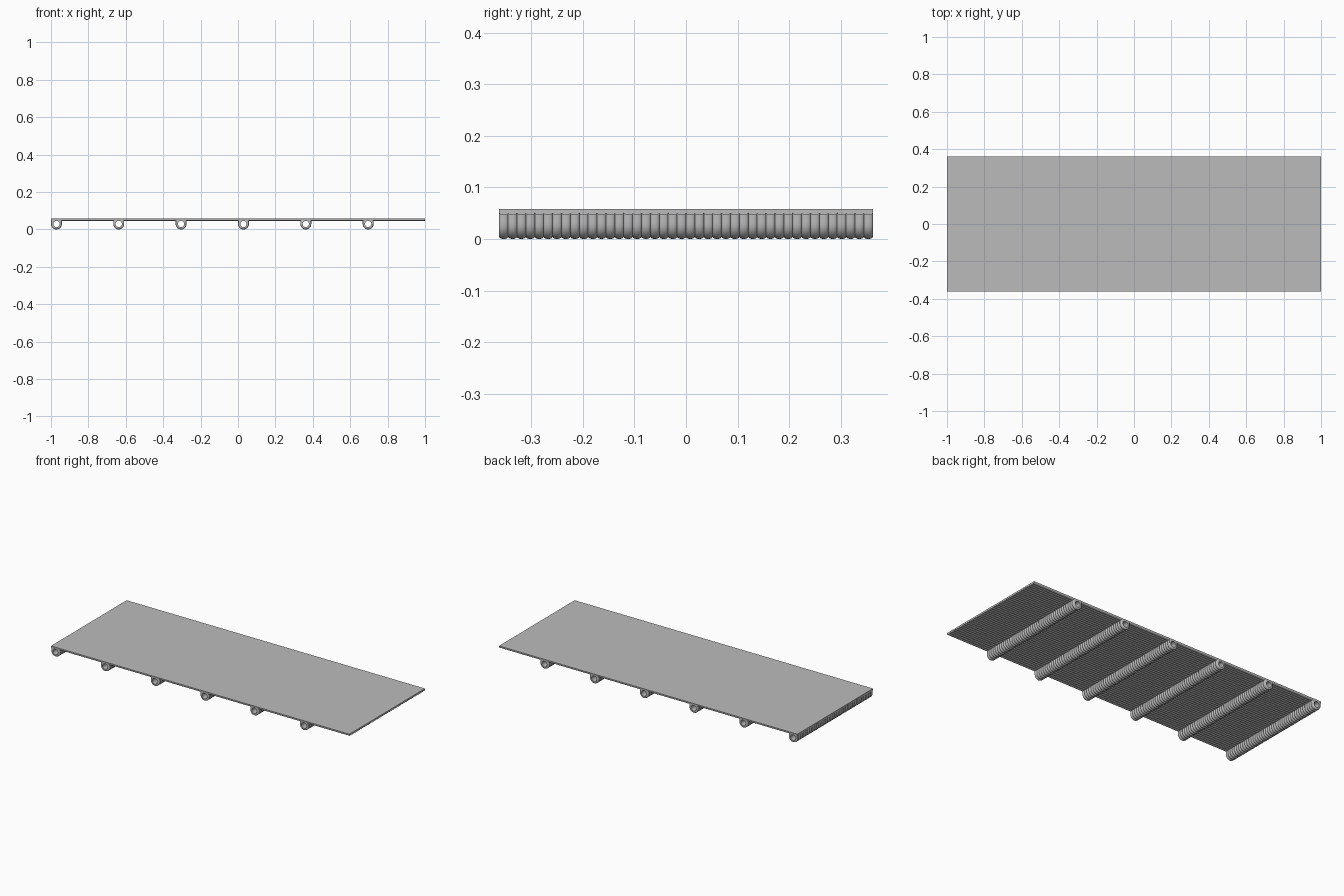
import bpy
import bmesh
from math import cos, sin, pi, sqrt

if "Cube" in bpy.data.objects:
    bpy.data.objects.remove(bpy.data.objects["Cube"], do_unlink=True)

HALF_WIDTH = 0.362
TOP, UNDER = 0.058, 0.046       # sheet top and underside
RIBS, STEPS, DEPTH = 42, 6, 0.004
OUTER, INNER = 0.0292, 0.0168   # loop radii
SEGMENTS = 28

grey = bpy.data.materials.new("grey")
grey.use_nodes = True
colour = (0.5, 0.5, 0.5, 1)
grey.diffuse_color = colour
grey.node_tree.nodes["Principled BSDF"].inputs["Base Color"].default_value = colour


def rib_rows():
    """Positions across the width, with the groove depth of the round ribs."""
    pitch = 2 * HALF_WIDTH / RIBS
    for i in range(RIBS * STEPS + 1):
        t = -cos(pi * (i % STEPS) / STEPS)
        rib = i // STEPS
        y = -HALF_WIDTH + pitch * (rib + (t + 1) / 2)
        yield y, DEPTH * (1 - sqrt(max(0, 1 - t * t)))


def sweep(name, section):
    """Sweep a section of one or two closed outlines across the width."""
    bm = bmesh.new()
    rows = [[[bm.verts.new((x, y, z)) for x, z in outline]
             for outline in section(groove)] for y, groove in rib_rows()]
    for a, b in zip(rows, rows[1:]):
        for ring_a, ring_b in zip(a, b):
            for k in range(len(ring_a)):
                bm.faces.new((ring_a[k - 1], ring_a[k], ring_b[k], ring_b[k - 1]))
    for end in (rows[0], rows[-1]):
        if len(end) == 1:
            bm.faces.new(end[0])
        else:
            outer, inner = end
            for k in range(len(outer)):
                bm.faces.new((outer[k - 1], outer[k], inner[k], inner[k - 1]))
    bmesh.ops.recalc_face_normals(bm, faces=bm.faces)
    mesh = bpy.data.meshes.new(name)
    bm.to_mesh(mesh)
    bm.free()
    mesh.materials.append(grey)
    obj = bpy.data.objects.new(name, mesh)
    bpy.context.collection.objects.link(obj)
    bpy.ops.object.select_all(action="DESELECT")
    obj.select_set(True)
    bpy.context.view_layer.objects.active = obj
    bpy.ops.object.shade_smooth_by_angle(angle=pi / 5)
    return obj


def sheet_section(groove):
    low = UNDER + groove
    return [[(-1, low), (1, low), (1, TOP), (-1, TOP)]]


def loop_section(centre):
    """U-shaped tube: round below, straight sides up into the sheet."""
    def section(groove):
        radius = OUTER - groove
        height = UNDER + 0.007 - OUTER
        outer, inner = [], []
        for k in range(SEGMENTS):
            c, s = cos(2 * pi * k / SEGMENTS), sin(2 * pi * k / SEGMENTS)
            inner.append((centre + INNER * c, OUTER + INNER * s))
            scale = radius
            if s > 0:
                scale = min(radius / max(abs(c), 1e-6), height / s)
            outer.append((centre + scale * c, OUTER + scale * s))
        return [outer, inner]
    return section


# Flat sheet, ribbed underneath
sweep("ribbed_sheet", sheet_section)

# Hollow ribbed loops under the sheet, the first flush with its end
for n in range(6):
    sweep(f"tube_loop_{n + 1}", loop_section(-1 + OUTER + n / 3))
